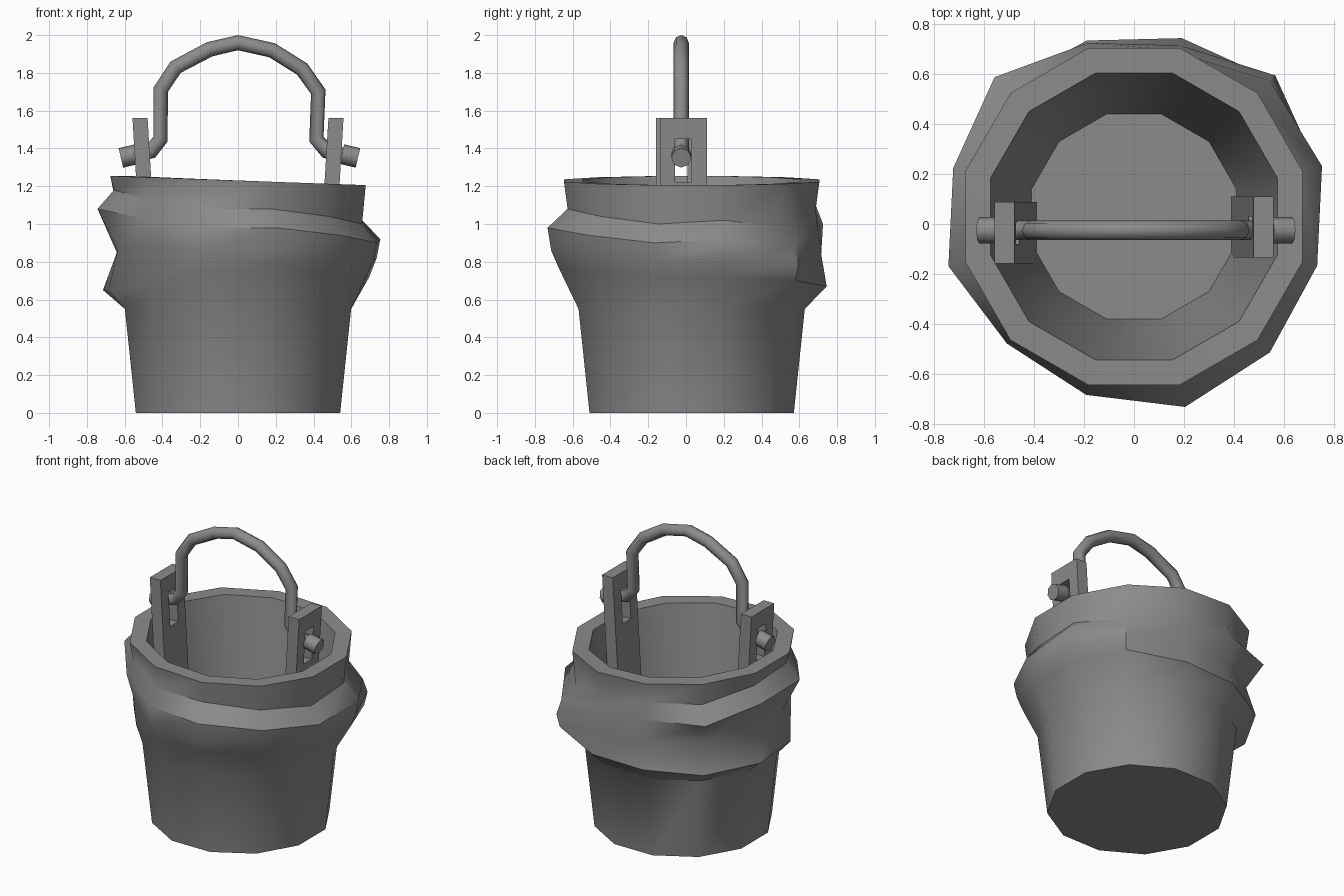
import bpy
import bmesh
from math import cos, sin, radians
from mathutils import Vector

default = bpy.data.objects.get("Cube")
if default:
    bpy.data.objects.remove(default, do_unlink=True)

GREY = (0.26, 0.26, 0.26, 1)
mat = bpy.data.materials.new("dull grey metal")
mat.use_nodes = True
mat.diffuse_color = GREY
mat.node_tree.nodes["Principled BSDF"].inputs["Base Color"].default_value = GREY


def finish(obj, angle=None):
    obj.data.materials.append(mat)
    bpy.ops.object.select_all(action="DESELECT")
    obj.select_set(True)
    bpy.context.view_layer.objects.active = obj
    if obj.type == "CURVE":
        bpy.ops.object.convert(target="MESH")
        obj = bpy.context.object
    if angle:
        bpy.ops.object.shade_smooth_by_angle(angle=radians(angle))
    return obj


def from_bmesh(name, bm):
    bmesh.ops.recalc_face_normals(bm, faces=bm.faces)
    mesh = bpy.data.meshes.new(name)
    bm.to_mesh(mesh)
    bm.free()
    obj = bpy.data.objects.new(name, mesh)
    bpy.context.collection.objects.link(obj)
    return obj


# Bucket: twelve upright profiles, each with an upper fold, crease and lower fold
# (height, radius) for the three levels, going round from the left side
FOLDS = [
    ((.92, .78), (.82, .76), (.72, .72)),
    ((.88, .77), (.79, .80), (.70, .78)),
    ((.98, .69), (.84, .71), (.67, .74)),
    ((1.0, .72), (.84, .68), (.66, .73)),
    ((1.0, .79), (.84, .68), (.64, .74)),
    ((1.06, .75), (.84, .66), (.65, .74)),
    ((1.08, .77), (.86, .66), (.65, .71)),
    ((1.03, .72), (.88, .68), (.68, .66)),
    ((.98, .74), (.86, .74), (.75, .71)),
    ((.98, .79), (.86, .77), (.77, .73)),
    ((.94, .77), (.84, .75), (.74, .71)),
    ((.90, .76), (.80, .74), (.72, .70)),
]


def build_bucket():
    bm = bmesh.new()
    columns = []
    for k, (upper, crease, lower) in enumerate(FOLDS):
        a = radians(15 + 30 * k)
        tilt = -0.025 * cos(a)
        neck = (upper[0] + 0.1, 0.68)
        profile = [(0, .56), (.55, .62), lower, crease, upper, neck,
                   (1.23 + tilt, .70), (1.23 + tilt, .595), (.1, .425)]
        columns.append([bm.verts.new((r * cos(a), r * sin(a) + .03, z))
                        for z, r in profile])
    for k, col in enumerate(columns):
        nxt = columns[(k + 1) % len(columns)]
        for i in range(len(col) - 1):
            bm.faces.new((col[i], nxt[i], nxt[i + 1], col[i + 1]))
    bm.faces.new([c[0] for c in columns])
    bm.faces.new([c[-1] for c in columns])
    return from_bmesh("bucket", bm)


finish(build_bucket(), 42)


# Slanted brackets with a rectangular window, standing inside the bucket
def build_bracket(name, side, y_mid):
    bm = bmesh.new()
    ys = [y_mid - .123, y_mid - .045, y_mid + .042, y_mid + .123]
    zs = [.1, 1.22, 1.45, 1.56]

    def corner(y, z):
        return bm.verts.new((side * (.385 + .06 * z), y, z))

    grid = [[corner(y, z) for y in ys] for z in zs]
    faces = [bm.faces.new((grid[j][i], grid[j][i + 1], grid[j + 1][i + 1], grid[j + 1][i]))
             for j in range(3) for i in range(3) if (i, j) != (1, 1)]
    out = bmesh.ops.extrude_face_region(bm, geom=faces, use_keep_orig=True)
    moved = [v for v in out["geom"] if isinstance(v, bmesh.types.BMVert)]
    bmesh.ops.translate(bm, verts=moved, vec=(side * .08, 0, 0))
    return from_bmesh(name, bm)


finish(build_bracket("left_bracket", 1, -.012))
finish(build_bracket("right_bracket", -1, -.035))


# Tubes for the bail handle and its end knobs
def tube(name, points, radius):
    curve = bpy.data.curves.new(name, "CURVE")
    curve.dimensions = "3D"
    curve.bevel_depth = radius
    curve.bevel_resolution = 2
    curve.use_fill_caps = True
    spline = curve.splines.new("POLY")
    spline.points.add(len(points) - 1)
    for p, (x, z) in zip(spline.points, points):
        p.co = (x, -.025, z, 1)
    obj = bpy.data.objects.new(name, curve)
    bpy.context.collection.objects.link(obj)
    return finish(obj, 50)


tube("handle", [(-.58, 1.36), (-.46, 1.385), (-.41, 1.45), (-.41, 1.71),
                (-.33, 1.83), (-.15, 1.925), (0, 1.96), (.18, 1.92),
                (.34, 1.82), (.425, 1.70), (.415, 1.45), (.47, 1.385),
                (.59, 1.355)], .04)
for name, side, x in (("left_knob", 1, .55), ("right_knob", -1, .535)):
    tube(name, [(side * x, 1.37), (side * (x + .085), 1.35)], .053)
